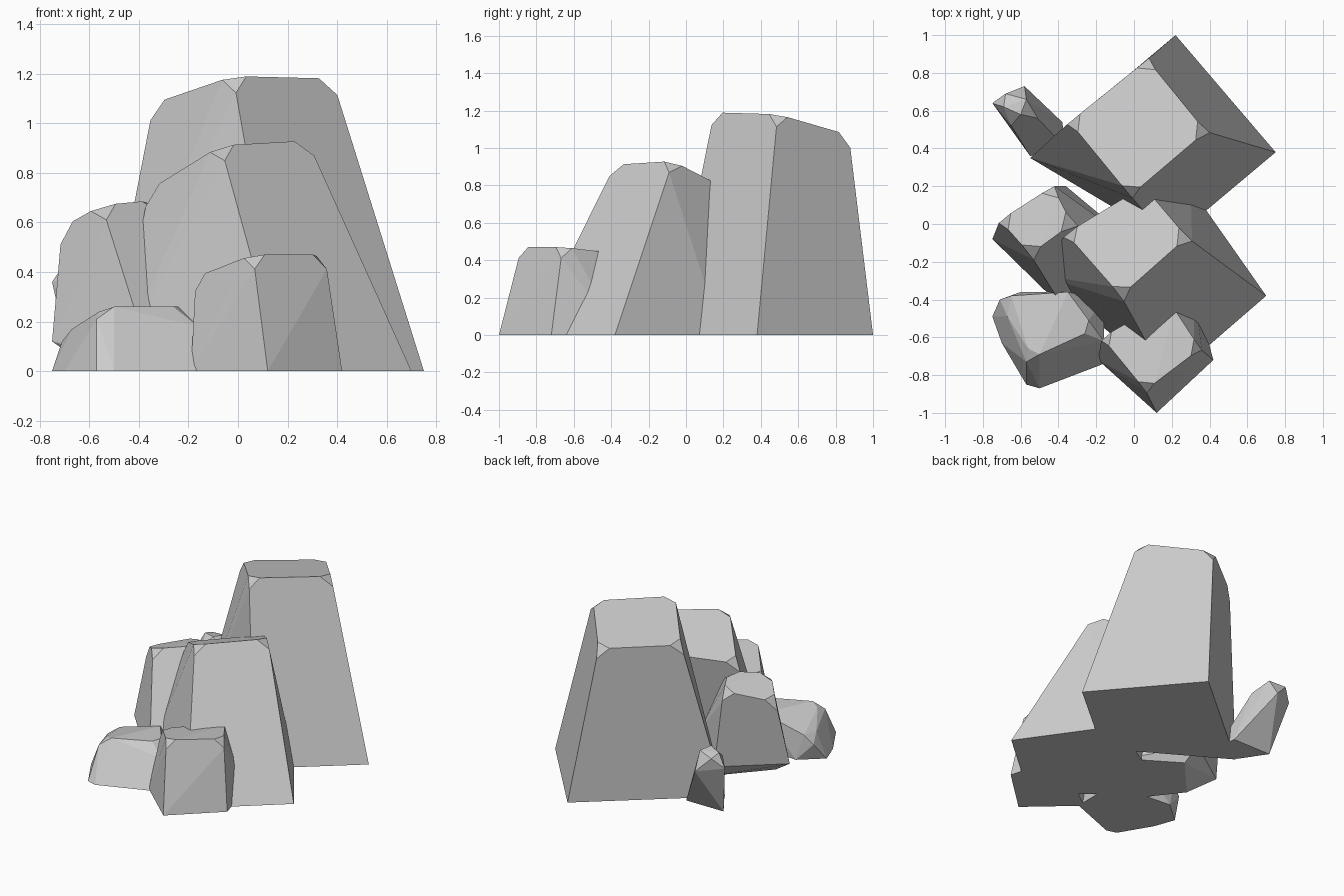
import bpy
import bmesh
from mathutils import Vector

UNIT = 0.01  # coordinates below are in hundredths

default_cube = bpy.data.objects.get("Cube")
if default_cube:
    bpy.data.objects.remove(default_cube, do_unlink=True)


def make_material(name, colour):
    material = bpy.data.materials.new(name)
    material.use_nodes = True
    material.diffuse_color = colour
    shader = next(n for n in material.node_tree.nodes if n.type == "BSDF_PRINCIPLED")
    shader.inputs["Base Color"].default_value = colour
    shader.inputs["Roughness"].default_value = 0.9
    return material


stone = make_material("stone grey", (0.6, 0.6, 0.6, 1))


def ground(*corners):
    """Corners of a footprint lying on the ground."""
    return [Vector((x, y, 0)) for x, y in corners]


def points(*corners):
    return [Vector(corner) for corner in corners]


def hull_rock(name, corners):
    """Faceted rock wrapped around its corner points."""
    bm = bmesh.new()
    for corner in corners:
        bm.verts.new(corner * UNIT)
    result = bmesh.ops.convex_hull(bm, input=bm.verts[:])
    unused = {g for g in result["geom_interior"] + result["geom_unused"]
              if isinstance(g, bmesh.types.BMVert)}
    bmesh.ops.delete(bm, geom=list(unused), context="VERTS")
    bmesh.ops.dissolve_limit(bm, angle_limit=0.09, verts=bm.verts[:], edges=bm.edges[:])
    bmesh.ops.recalc_face_normals(bm, faces=bm.faces[:])
    mesh = bpy.data.meshes.new(name)
    bm.to_mesh(mesh)
    bm.free()
    mesh.materials.append(stone)
    rock = bpy.data.objects.new(name, mesh)
    bpy.context.collection.objects.link(rock)
    return rock


def block_rock(name, base, top, cut, foot=()):
    """Tapered four-sided block whose upper corners are chipped off."""
    corners = list(base) + list(foot)
    count = len(top)
    for i, corner in enumerate(top):
        for neighbour in (top[i - 1], top[(i + 1) % count], base[i]):
            corners.append(corner + (neighbour - corner).normalized() * cut)
    return hull_rock(name, corners)


# Corner order of every block: right, back, left, front

# Tallest block at the back
block_rock(
    "tall_back_rock",
    ground((75, 38), (22, 100), (-55, 35), (19, -9)),
    points((38, 49, 118), (7, 87, 107), (-34, 54, 108), (-2, 15, 119)),
    cut=7,
)

# Large leaning block in the middle
block_rock(
    "middle_rock",
    ground((70, -38), (30, 19), (-50, -27), (18, -83)),
    points((28, -7, 93), (5, 20, 79), (-36, -5, 73), (-7, -38, 91)),
    cut=7,
)

# Side block, undercut towards the ground
block_rock(
    "side_rock",
    points((0, -10, 10), (-36, 20, 10), (-75, -8, 12), (-37, -45, 10)),
    points((-33, 0, 69), (-43, 20, 65), (-71, 2, 58), (-55, -16, 67)),
    cut=7,
    foot=ground((0, -10), (-33, 11), (-58, -17), (-34, -48)),
)

# Medium block at the front
block_rock(
    "front_rock",
    ground((42, -72), (32, -35), (-19, -72), (12, -100)),
    points((35, -66, 47), (18, -40, 44), (-17, -60, 38), (6, -88, 47)),
    cut=6,
)

# Low slab at the front corner
hull_rock(
    "low_rock",
    ground((-75, -49), (-70, -63), (-57, -85), (-50, -87), (-16, -74),
           (-16, -40), (-60, -36))
    + points((-71, -40, 12), (-57, -73, 21), (-67, -49, 17), (-65, -38, 18),
             (-56, -66, 24), (-50, -69, 26), (-26, -58, 26), (-24, -51, 26),
             (-35, -36, 26), (-16, -62, 18)),
)

# Small leaning stone at the back
hull_rock(
    "small_back_rock",
    ground((-67, 54), (-38, 54), (-36, 40), (-55, 36))
    + points((-75, 64, 36), (-58, 73, 33), (-51, 56, 38), (-65, 52, 38),
             (-68, 69, 43), (-57, 66, 45), (-60, 58, 46), (-69, 62, 45)),
)
